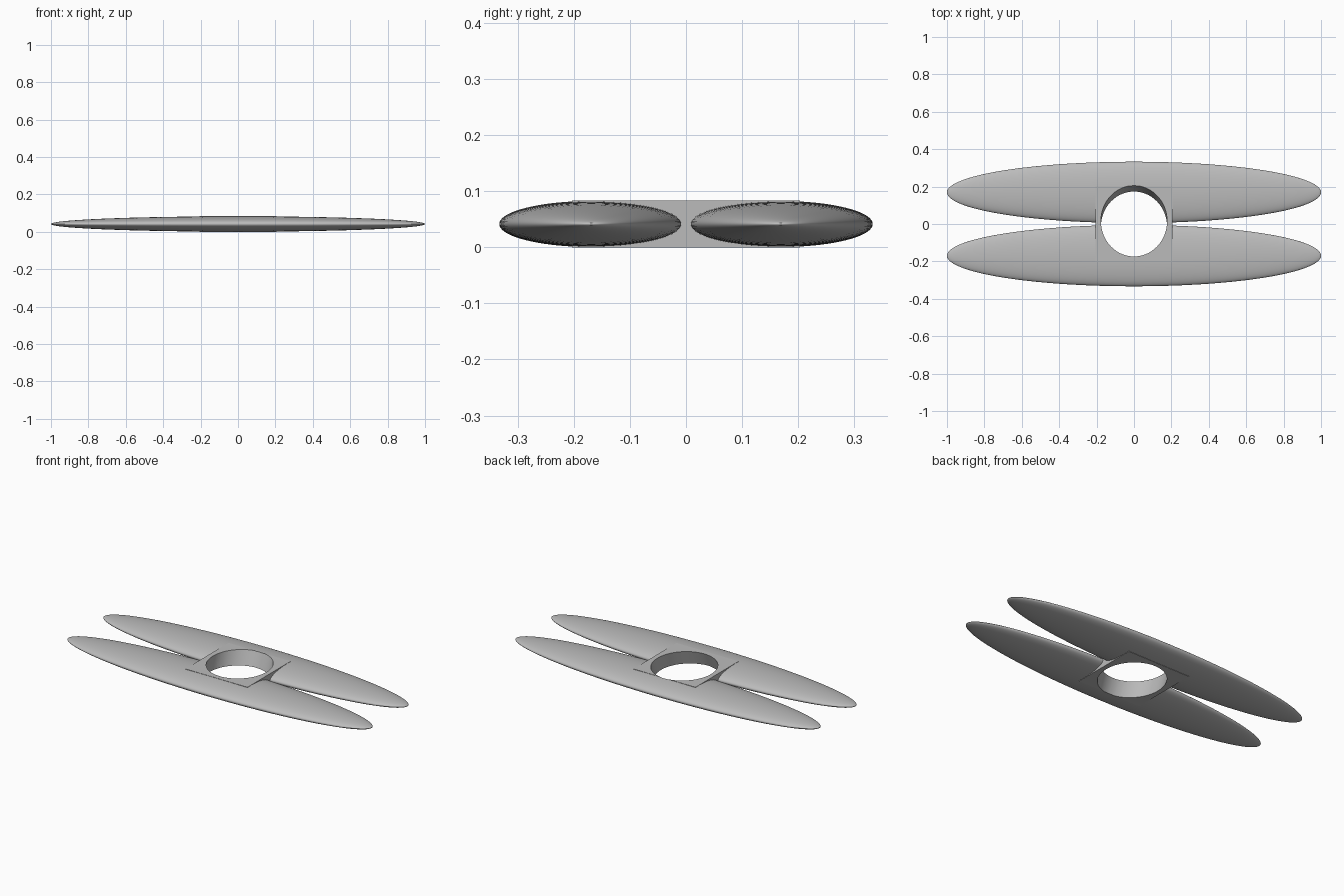
import bpy
import math

cube = bpy.data.objects.get("Cube")
if cube:
    bpy.data.objects.remove(cube, do_unlink=True)

HALF_H = 0.0415      # half thickness of the whole model
HULL_Y = 0.169       # sideways offset of each hull
HOLE_R = 0.177
HOLE_TILT = math.radians(21)

grey = bpy.data.materials.new("plain_grey")
grey.use_nodes = True
grey.diffuse_color = (0.5, 0.5, 0.5, 1)
grey.node_tree.nodes["Principled BSDF"].inputs["Base Color"].default_value = (0.5, 0.5, 0.5, 1)


def finish(name):
    """Name the active object, apply its size and give it the colour."""
    ob = bpy.context.object
    ob.name = name
    bpy.ops.object.transform_apply(location=False, rotation=True, scale=True)
    ob.data.materials.append(grey)
    return ob


# Two long flattened hulls, poles at the tips
parts = []
for name, side in (("front_hull", -1), ("back_hull", 1)):
    bpy.ops.mesh.primitive_uv_sphere_add(segments=96, ring_count=64, radius=1,
                                         location=(0, side * HULL_Y, HALF_H))
    hull = bpy.context.object
    hull.rotation_euler = (0, math.pi / 2, 0)
    bpy.ops.object.transform_apply(location=False, rotation=True, scale=False)
    hull.scale = (1, 0.164, HALF_H - 0.0005)
    parts.append(finish(name))

# Square block joining the hulls
bpy.ops.mesh.primitive_cube_add(size=2, location=(0, 0, HALF_H))
bpy.context.object.scale = (0.205, 0.203, HALF_H)
parts.append(finish("centre_block"))

# Leaning round hole through all parts
bpy.ops.mesh.primitive_cylinder_add(vertices=96, radius=HOLE_R, depth=0.6,
                                    location=(0, 0, HALF_H),
                                    rotation=(-HOLE_TILT, 0, 0))
cutter = finish("hole_cutter")
cutter.hide_render = True

for ob in parts:
    mod = ob.modifiers.new("hole", 'BOOLEAN')
    mod.operation = 'DIFFERENCE'
    mod.solver = 'EXACT'
    mod.object = cutter
    bpy.ops.object.select_all(action='DESELECT')
    ob.select_set(True)
    bpy.context.view_layer.objects.active = ob
    bpy.ops.object.modifier_apply(modifier=mod.name)
    bpy.ops.object.shade_smooth_by_angle(angle=math.radians(30))

bpy.data.objects.remove(cutter, do_unlink=True)
